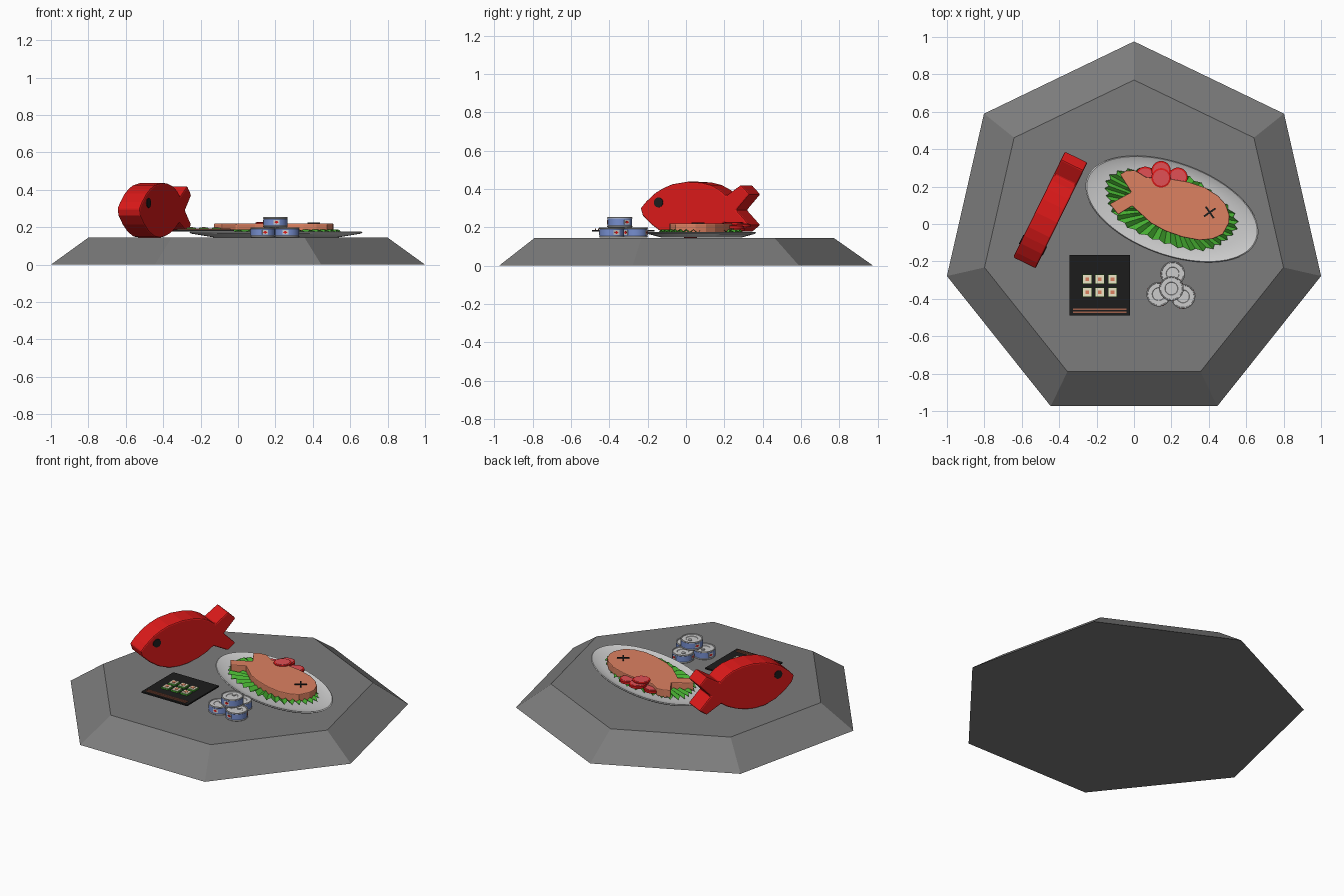
import bpy, bmesh
from math import sin, cos, pi, radians
from mathutils import Matrix, Vector

if "Cube" in bpy.data.objects:
    bpy.data.objects.remove(bpy.data.objects["Cube"])


def paint(name, r, g, b):
    m = bpy.data.materials.new(name)
    m.diffuse_color = (r, g, b, 1)
    m.use_nodes = True
    m.node_tree.nodes["Principled BSDF"].inputs["Base Color"].default_value = m.diffuse_color
    return m


STONE = paint("stone", .2, .2, .2)
RED = paint("red", .72, .01, .01)
PINK = paint("light_red", .75, .08, .09)
BLACK = paint("black", .012, .012, .012)
SALMON = paint("salmon", .72, .22, .12)
GREEN = paint("green", .06, .42, .03)
BLUE = paint("label_blue", .18, .27, .62)
WHITE = paint("white", .85, .85, .85)
CREAM = paint("cream", .85, .8, .58)
WOOD = paint("wood", .35, .12, .07)


def make(name, verts, faces, mat=None, matrix=None, smooth=False):
    me = bpy.data.meshes.new(name)
    me.from_pydata(verts, [], faces)
    bm = bmesh.new()
    bm.from_mesh(me)
    bmesh.ops.recalc_face_normals(bm, faces=bm.faces)
    bm.to_mesh(me)
    bm.free()
    ob = bpy.data.objects.new(name, me)
    bpy.context.collection.objects.link(ob)
    if mat:
        me.materials.append(mat)
    if matrix:
        ob.matrix_world = matrix
    if smooth:
        bpy.ops.object.select_all(action='DESELECT')
        ob.select_set(True)
        bpy.context.view_layer.objects.active = ob
        bpy.ops.object.shade_smooth_by_angle(angle=radians(35))
    return ob


def prism(name, pts, z0, z1, mat=None, matrix=None, bevel=0):
    n = len(pts)
    verts = [(x, y, z) for z in (z0, z1) for x, y in pts]
    faces = [list(range(n)), list(range(n, 2 * n))]
    faces += [(i, (i + 1) % n, n + (i + 1) % n, n + i) for i in range(n)]
    ob = make(name, verts, faces, mat, matrix)
    if bevel:
        mod = ob.modifiers.new("bevel", 'BEVEL')
        mod.width, mod.segments = bevel, 2
        mod.limit_method, mod.angle_limit = 'ANGLE', radians(50)
    return ob


def box(name, x, y, w, d, z0, z1, mat, turn=0):
    pts = [(-w / 2, -d / 2), (w / 2, -d / 2), (w / 2, d / 2), (-w / 2, d / 2)]
    return prism(name, pts, z0, z1, mat,
                 Matrix.Translation((x, y, 0)) @ Matrix.Rotation(radians(turn), 4, 'Z'))


def lathe(name, profile, n, mat=None, matrix=None, sx=1, sy=1, smooth=True):
    # profile of (radius, z), capped at both ends
    verts = [(r * sx * sin(2 * pi * i / n), r * sy * cos(2 * pi * i / n), z)
             for r, z in profile for i in range(n)]
    faces = [(k * n + i, k * n + (i + 1) % n, (k + 1) * n + (i + 1) % n, (k + 1) * n + i)
             for k in range(len(profile) - 1) for i in range(n)]
    faces += [list(range(n)), list(range(len(verts) - n, len(verts)))]
    return make(name, verts, faces, mat, matrix, smooth)


# seven-sided base
lathe("base", [(1.026, 0), (.82, .145)], 7, STONE, Matrix.Translation((0, -.05, 0)), smooth=False)

# large standing fish
d = Vector((.44, .898, 0))
stand = Matrix(((d.x, 0, d.y, -.445), (d.y, 0, -d.x, .08), (0, 1, 0, 0), (0, 0, 0, 1)))
outline = [(-.322, .3), (-.29, .335), (-.236, .38), (-.19, .405), (-.138, .425), (-.05, .438),
           (.03, .434), (.09, .42), (.14, .395), (.175, .365), (.262, .422), (.312, .372),
           (.235, .29), (.312, .212), (.262, .175), (.165, .225), (.12, .195), (.06, .168),
           (0, .152), (-.06, .145), (-.13, .15), (-.2, .175), (-.26, .215), (-.31, .262)]
prism("standing_fish", outline, -.067, .067, RED, stand, .008)
for side in (-1, 1):
    eye = [(-.215 + .026 * cos(i * pi / 8), .33 + .026 * sin(i * pi / 8)) for i in range(16)]
    prism("fish_eye", eye, side * .06, side * .071, BLACK, stand)

# oval serving plate
tilt = Matrix.Translation((.203, .08, 0)) @ Matrix.Rotation(radians(-20), 4, 'Z')
lathe("oval_plate", [(.72, .146), (.98, .166), (1, .173), (.985, .177), (.95, .172), (.78, .158)],
      64, None, tilt, .484, .247)

# ruffled lettuce bed
n = 64
leaf = [(0, 0, .182)]
for r in (.72, 1):
    for i in range(n):
        a = 2 * pi * i / n
        k = r * (1 + (.035 if i % 2 else -.03) * (r > .9) + .03 * sin(5 * a))
        leaf.append((.36 * k * cos(a) - .01, .188 * k * sin(a), .18 + .008 * (-1) ** i))
faces = [(0, 1 + i, 1 + (i + 1) % n) for i in range(n)]
faces += [(1 + i, 1 + n + i, 1 + n + (i + 1) % n, 1 + (i + 1) % n) for i in range(n)]
make("lettuce", leaf, faces, GREEN, tilt)

# cooked fish with crossed eye
fillet = [(-.075, .265), (-.04, .285), (.005, .287), (.065, .25), (.13, .245), (.2, .24),
          (.29, .225), (.38, .195), (.45, .15), (.49, .105), (.51, .05), (.508, .005),
          (.475, -.055), (.42, -.08), (.35, -.087), (.26, -.07), (.166, -.037), (.09, .005),
          (.03, .06), (-.01, .096), (-.085, .05), (-.13, .107), (-.015, .17)]
prism("cooked_fish", fillet, .172, .221, SALMON, None, .005)
for t in (35, -55):
    box("crossed_eye", .405, .062, .075, .01, .219, .226, BLACK, t)

# tomato slices
for k, (x, y) in enumerate([(.06, .255), (.235, .25), (.145, .285), (.145, .247)]):
    at = Matrix.Translation((x, y, .184 + .009 * k))
    lathe("tomato_slice", [(.052, 0), (.052, .014), (.046, .016)], 24, RED, at)
    lathe("tomato_flesh", [(.043, .012), (.043, .0175)], 24, PINK, at)

# sushi board, rolls and chopsticks
box("sushi_board", -.183, -.328, .325, .325, .178, .187, BLACK)
for x in (-.25, -.183, -.115):
    for y in (-.295, -.365):
        box("roll_wrap", x, y, .05, .05, .186, .196, GREEN)
        box("roll_rice", x, y, .045, .045, .19, .199, CREAM)
        box("roll_filling", x, y, .02, .02, .195, .201, SALMON)
for y in (-.456, -.472):
    box("chopstick", -.183, y, .285, .007, .186, .193, WOOD)

# stack of food cans
for x, y, z, turn in [(.207, -.265, .146, 40), (.132, -.375, .146, 12), (.262, -.387, .146, -8),
                      (.2, -.345, .2, 5)]:
    at = Matrix.Translation((x, y, z)) @ Matrix.Rotation(radians(turn), 4, 'Z')
    lathe("can", [(.062, 0), (.066, .003), (.066, .007), (.063, .009), (.063, .045), (.066, .047),
                  (.066, .052), (.063, .054), (.059, .053), (.058, .048), (.035, .048),
                  (.033, .046)], 32, None, at)
    lathe("can_label", [(.0645, .009), (.0645, .045)], 32, BLUE, at)
    # pull tab on the lid
    lathe("pull_tab", [(.012, .046), (.012, .051)], 16, None, at @ Matrix.Translation((0, .02, 0)))
    # label patches around the side
    for q in range(3):
        face = at @ Matrix.Rotation(q * 2 * pi / 3, 4, 'Z') @ Matrix.Rotation(pi / 2, 4, 'X')
        prism("label_panel", [(-.016, .015), (.016, .015), (.016, .039), (-.016, .039)],
              .06, .0652, WHITE, face)
        prism("label_mark", [(-.012, .027), (0, .035), (.012, .027), (0, .019)],
              .062, .066, RED, face)
